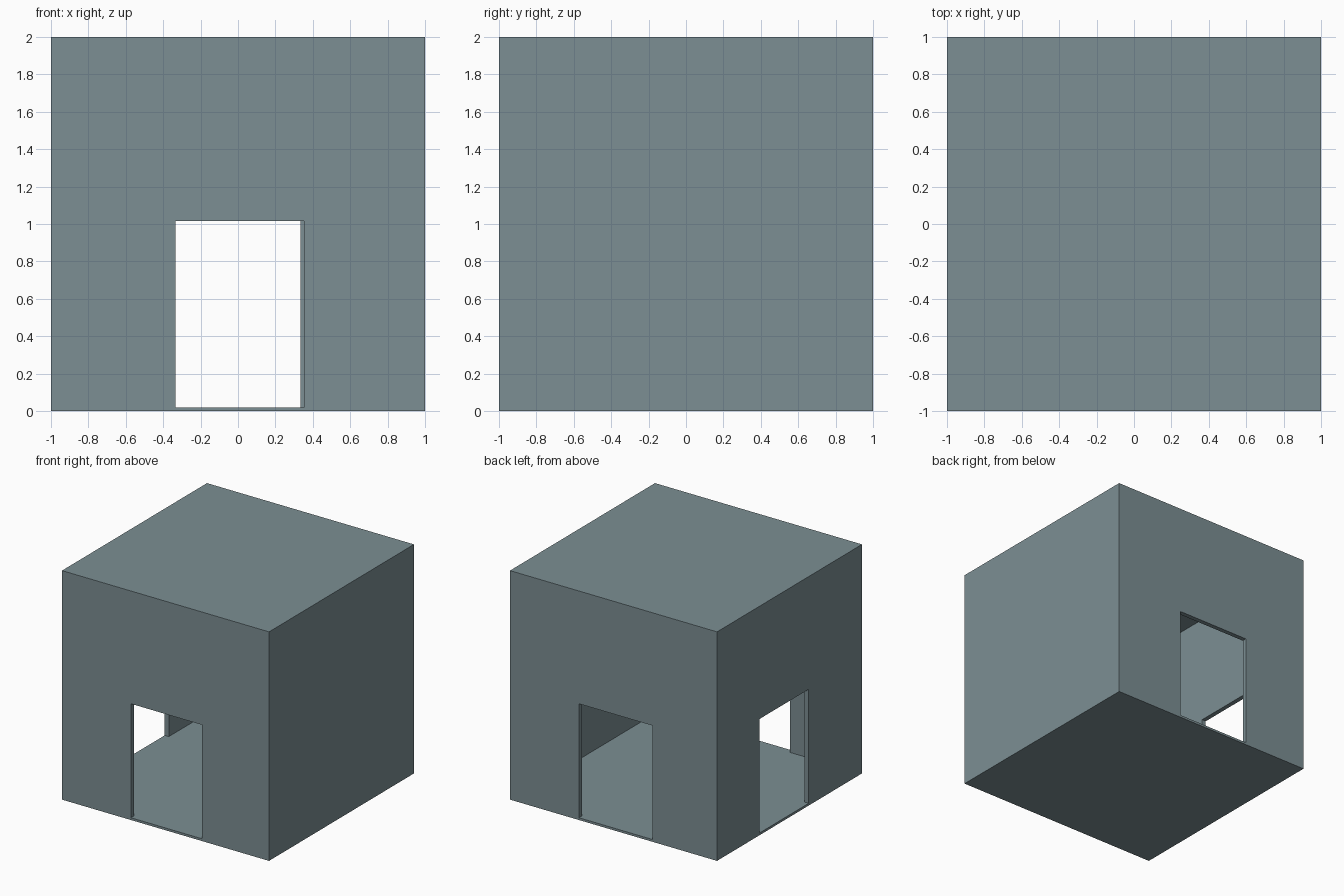
import bpy

if "Cube" in bpy.data.objects:
    bpy.data.objects.remove(bpy.data.objects["Cube"])

WALL, FLOOR, CEILING = 0.04, 0.02, 1.975
DOOR_Z = (0.02, 1.015)


def box(name, x, y, z):
    """Axis-aligned box from (min, max) ranges."""
    bpy.ops.mesh.primitive_cube_add(size=1, location=[sum(r) / 2 for r in (x, y, z)])
    ob = bpy.context.object
    ob.name = name
    ob.scale = [r[1] - r[0] for r in (x, y, z)]
    bpy.ops.object.transform_apply(location=True, rotation=False, scale=True)
    return ob


def cut(target, cutter):
    """Subtract the cutter from the target and discard it."""
    mod = target.modifiers.new("cut", 'BOOLEAN')
    mod.operation = 'DIFFERENCE'
    mod.solver = 'EXACT'
    mod.object = cutter
    bpy.context.view_layer.objects.active = target
    bpy.ops.object.modifier_apply(modifier=mod.name)
    bpy.data.objects.remove(cutter, do_unlink=True)


# hollow room
room = box("room", (-1, 1), (-1, 1), (0, 2))
inner = 1 - WALL
cut(room, box("hollow", (-inner, inner), (-inner, inner), (FLOOR, CEILING)))

# doorways: front, back and left walls (the right wall is closed)
cut(room, box("front_door", (-0.335, 0.353), (-1.1, -0.9), DOOR_Z))
cut(room, box("back_door", (-0.375, 0.333), (0.9, 1.1), DOOR_Z))
cut(room, box("left_door", (-1.1, -0.9), (-0.264, 0.417), DOOR_Z))

# single grey-blue colour
mat = bpy.data.materials.new("grey blue")
mat.diffuse_color = (0.20, 0.272, 0.292, 1)
mat.use_nodes = True
mat.node_tree.nodes["Principled BSDF"].inputs["Base Color"].default_value = mat.diffuse_color
room.data.materials.clear()
room.data.materials.append(mat)
